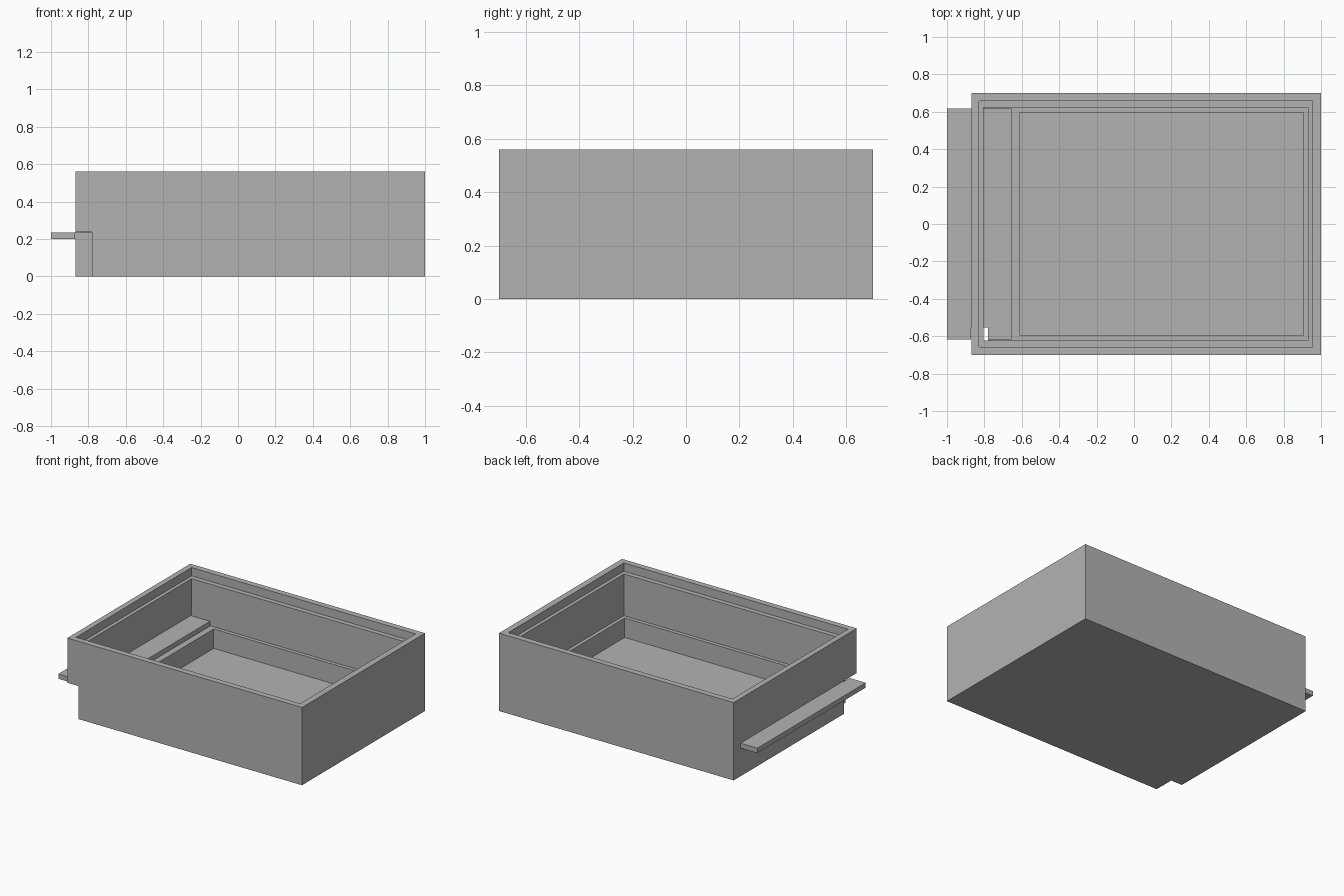
import bpy

cube = bpy.data.objects.get("Cube")
if cube:
    bpy.data.objects.remove(cube, do_unlink=True)

grey = bpy.data.materials.new("plain_grey")
grey.use_nodes = True
colour = (0.45, 0.45, 0.45, 1)
grey.diffuse_color = colour
grey.node_tree.nodes["Principled BSDF"].inputs["Base Color"].default_value = colour


def box(name, x, y, z):
    """Axis-aligned box from (min, max) pairs."""
    bpy.ops.mesh.primitive_cube_add(size=1)
    ob = bpy.context.object
    ob.name = name
    for v in ob.data.vertices:
        v.co = [r[0] if c < 0 else r[1] for c, r in zip(v.co, (x, y, z))]
    ob.data.materials.append(grey)
    return ob


def cut(ob, cutter):
    mod = ob.modifiers.new(cutter.name, 'BOOLEAN')
    mod.operation = 'DIFFERENCE'
    mod.solver = 'EXACT'
    mod.object = cutter
    bpy.context.view_layer.objects.active = ob
    bpy.ops.object.modifier_apply(modifier=mod.name)


# Outer tray and the flat slide that passes through its side wall
tray = box("tray", (-0.87, 1), (-0.7, 0.7), (0, 0.56))
slide = box("slide", (-1, -0.655), (-0.617, 0.617), (0.2, 0.235))

# Stepped hollow: lid recess, main cavity, deep pit; then slide slot and corner notch
cutters = [
    box("lid_recess_cutter", (-0.83, 0.955), (-0.657, 0.657), (0.5, 0.7)),
    box("cavity_cutter", (-0.805, 0.93), (-0.622, 0.622), (0.2, 0.7)),
    box("pit_cutter", (-0.61, 0.905), (-0.595, 0.595), (0.06, 0.7)),
    box("slot_cutter", (-0.95, -0.75), (-0.62, 0.62), (0.2, 0.238)),
    box("notch_cutter", (-0.872, -0.78), (-0.8, -0.553), (-0.1, 0.238)),
]
for cutter in cutters:
    cut(tray, cutter)
cut(slide, cutters[-1])

for cutter in cutters:
    bpy.data.objects.remove(cutter, do_unlink=True)
